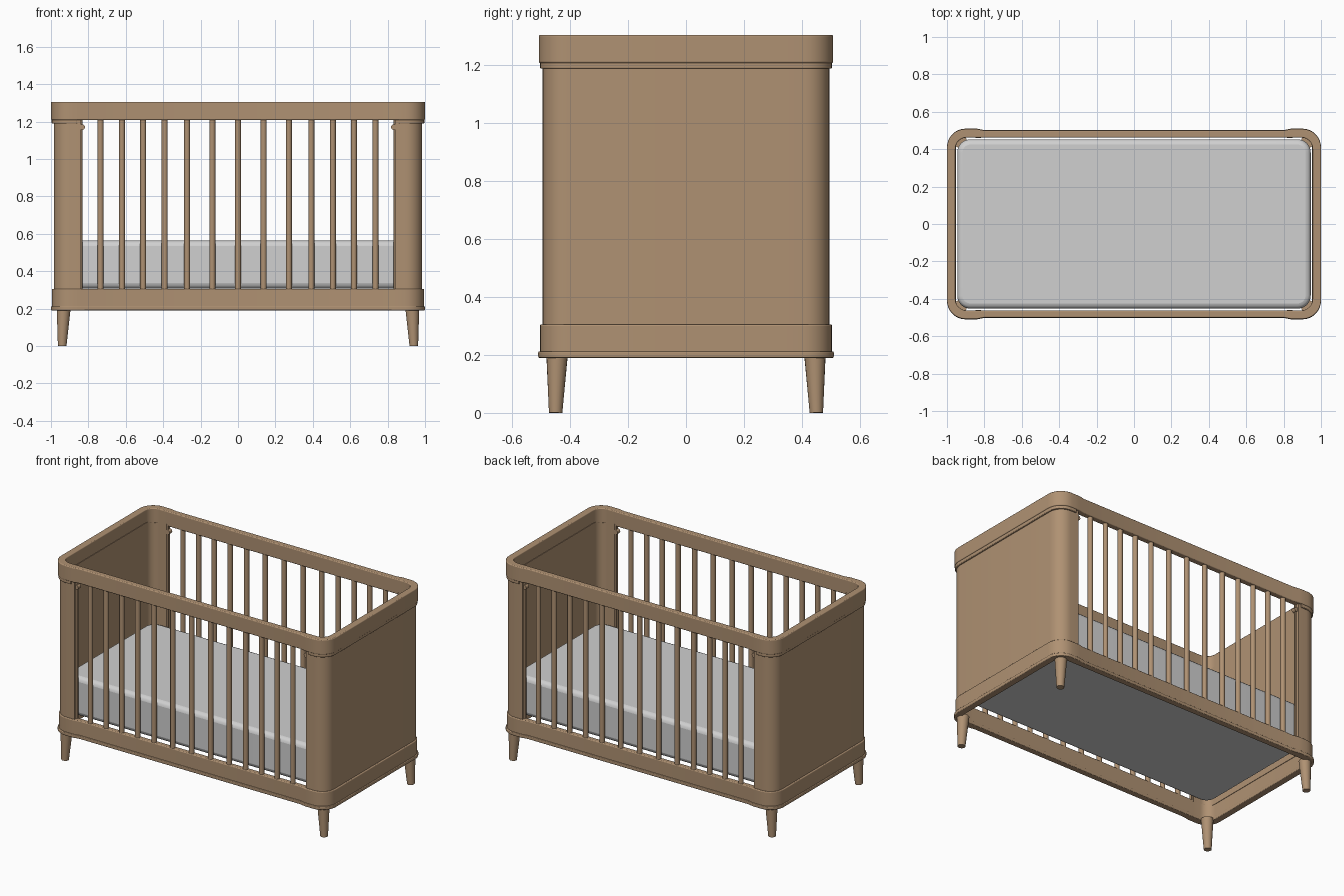
import bpy, bmesh, math
from mathutils import Vector

default = bpy.data.objects.get("Cube")
if default:
    bpy.data.objects.remove(default, do_unlink=True)


def material(name, color):
    m = bpy.data.materials.new(name)
    m.use_nodes = True
    m.diffuse_color = (*color, 1)
    bsdf = next(n for n in m.node_tree.nodes if n.type == "BSDF_PRINCIPLED")
    bsdf.inputs["Base Color"].default_value = (*color, 1)
    bsdf.inputs["Roughness"].default_value = 0.7
    return m


WOOD = material("warm wood", (0.43, 0.285, 0.17))
FABRIC = material("pale grey fabric", (0.63, 0.63, 0.63))


def finish(name, bm, mat, bevel=0):
    bmesh.ops.recalc_face_normals(bm, faces=bm.faces)
    mesh = bpy.data.meshes.new(name)
    bm.to_mesh(mesh)
    bm.free()
    mesh.materials.append(mat)
    ob = bpy.data.objects.new(name, mesh)
    bpy.context.collection.objects.link(ob)
    bpy.ops.object.select_all(action="DESELECT")
    ob.select_set(True)
    bpy.context.view_layer.objects.active = ob
    bpy.ops.object.shade_smooth_by_angle(angle=math.radians(35))
    if bevel:
        mod = ob.modifiers.new("soft edges", "BEVEL")
        mod.width = bevel
        mod.segments = 3
        mod.limit_method = "ANGLE"
        mod.angle_limit = math.radians(40)
    return ob


def half_path(hx, hy, r, lead):
    """Rounded U around the +x end; lead points are (x, y inset)."""
    side = [(x, hy - inset) for x, inset in lead]
    for i in range(9):
        a = math.pi / 2 * (1 - i / 8)
        side.append((hx - r + r * math.cos(a), hy - r + r * math.sin(a)))
    return [(x, -y) for x, y in side] + side[::-1]


def band(name, outer, inner, z0, z1, closed, bevel=0):
    """Wall of constant height between two matching paths."""
    bm = bmesh.new()
    rows = [[bm.verts.new((*p, z)) for p, z in ((o, z0), (o, z1), (i, z1), (i, z0))]
            for o, i in zip(outer, inner)]
    pairs = list(zip(rows, rows[1:]))
    if closed:
        pairs.append((rows[-1], rows[0]))
    else:
        bm.faces.new(rows[0])
        bm.faces.new(rows[-1][::-1])
    for a, b in pairs:
        for k in range(4):
            n = (k + 1) % 4
            bm.faces.new((a[k], a[n], b[n], b[k]))
    return finish(name, bm, WOOD, bevel)


def spin(path):
    return [(-x, -y) for x, y in path]


def ring(name, hx, hy, z0, z1, ix=0.955, iy=0.462, bevel=0.005):
    outer = half_path(hx, hy, 0.1, [(0.80, 0.008), (0.84, 0)])
    inner = half_path(ix, iy, 0.06, [(0.80, 0), (0.84, 0)])
    return band(name, outer + spin(outer), inner + spin(inner), z0, z1, True, bevel)


# Rails that run all the way round
ring("top_rail", 1.0, 0.508, 1.208, 1.305)
ring("bottom_rail", 0.995, 0.504, 0.205, 0.305)
ring("bottom_lip", 1.0, 0.51, 0.19, 0.212, bevel=0.004)

# Curved end panels with wrapped corner posts, and the rail's deeper end caps
for sign, side in ((1, "left"), (-1, "right")):
    def place(path):
        return path if sign > 0 else spin(path)

    outer = half_path(0.985, 0.495, 0.085, [(0.84, 0)])
    inner = half_path(0.952, 0.462, 0.052, [(0.84, 0)])
    band(side + "_end_panel", place(outer), place(inner), 0.29, 1.22, False)
    outer = half_path(0.996, 0.504, 0.096, [(0.86, 0)])
    inner = half_path(0.96, 0.468, 0.06, [(0.86, 0)])
    band(side + "_end_cap", place(outer), place(inner), 1.188, 1.212, False, 0.004)


def rod(name, bottom, top, r0, r1, sides=16):
    bm = bmesh.new()
    bottom, top = Vector(bottom), Vector(top)
    bmesh.ops.create_cone(bm, cap_ends=True, segments=sides, radius1=r0,
                          radius2=r1, depth=(top - bottom).length)
    turn = Vector((0, 0, 1)).rotation_difference(top - bottom).to_matrix()
    for v in bm.verts:
        v.co = turn @ v.co + (bottom + top) / 2
    return finish(name, bm, WOOD)


# Slats, post battens, knobs and legs on both long sides
half_slats = (0.137, 0.272, 0.392, 0.507, 0.62, 0.735)
slats = [-x for x in reversed(half_slats)] + [0] + list(half_slats)
for sy, side in ((-1, "front"), (1, "back")):
    y = sy * 0.479
    for n, x in enumerate(slats):
        rod(f"{side}_slat_{n + 1}", (x, y, 0.295), (x, y, 1.22), 0.016, 0.016, 12)
    for sx, hand in ((1, "left"), (-1, "right")):
        tag = f"{side}_{hand}"
        rod(tag + "_batten", (sx * 0.84, y - sy * 0.01, 0.295),
            (sx * 0.84, y - sy * 0.01, 1.22), 0.009, 0.009, 8)
        rod(tag + "_knob", (sx * 0.833, y - sy * 0.02, 1.17),
            (sx * 0.833, y + sy * 0.008, 1.17), 0.015, 0.015, 12)
        rod(tag + "_leg", (sx * 0.94, sy * 0.45, 0), (sx * 0.932, sy * 0.445, 0.2),
            0.023, 0.037, 20)

# Mattress with rounded corners
bm = bmesh.new()
bmesh.ops.create_cube(bm, size=1)
for v in bm.verts:
    v.co = (v.co.x * 1.89, v.co.y * 0.905, 0.435 + v.co.z * 0.255)
upright = [e for e in bm.edges if abs(e.verts[0].co.z - e.verts[1].co.z) > 0.1]
bmesh.ops.bevel(bm, geom=upright, offset=0.07, segments=8, profile=0.5, affect="EDGES")
finish("mattress", bm, FABRIC, 0.028)
